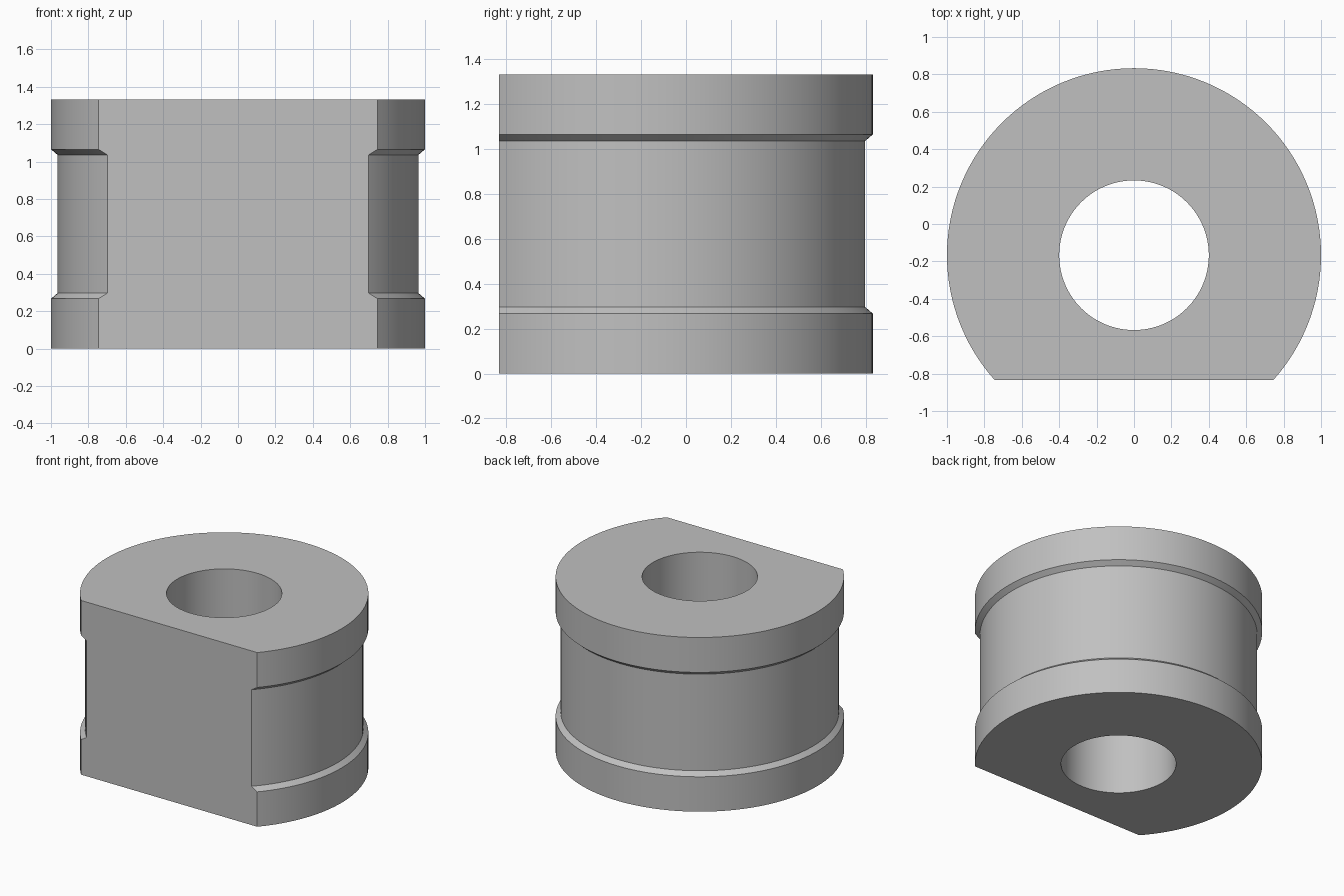
import bpy
import bmesh
import math
from mathutils import Vector

cube = bpy.data.objects.get("Cube")
if cube:
    bpy.data.objects.remove(cube, do_unlink=True)

# Main dimensions
HEIGHT, OUTER, GROOVE, BORE = 1.333, 1.0, 0.965, 0.4
RIM, CHAMFER = 0.267, 0.03
AXIS_Y, FLAT_Y = -0.167, -0.833
SEGMENTS = 128

grey = bpy.data.materials.new("plain_grey")
grey.use_nodes = True
colour = (0.53, 0.53, 0.53, 1)
grey.diffuse_color = colour
grey.node_tree.nodes["Principled BSDF"].inputs["Base Color"].default_value = colour

# Wall cross-section: bore, lower rim, shallow groove, upper rim
lower = [(BORE, 0), (OUTER, 0), (OUTER, RIM), (GROOVE, RIM + CHAMFER)]
profile = lower + [(r, HEIGHT - z) for r, z in reversed(lower)]

# Revolve the cross-section about the bore axis
bm = bmesh.new()
rings = []
for i in range(SEGMENTS):
    a = 2 * math.pi * i / SEGMENTS
    rings.append([bm.verts.new((r * math.cos(a), AXIS_Y + r * math.sin(a), z))
                  for r, z in profile])
for i, ring in enumerate(rings):
    after = rings[(i + 1) % SEGMENTS]
    for j in range(len(profile)):
        k = (j + 1) % len(profile)
        bm.faces.new((ring[j], after[j], after[k], ring[k]))

# Slice off the front to leave one flat side
bmesh.ops.bisect_plane(bm, geom=bm.verts[:] + bm.edges[:] + bm.faces[:],
                       plane_co=Vector((0, FLAT_Y, 0)),
                       plane_no=Vector((0, -1, 0)), clear_outer=True)
bmesh.ops.holes_fill(bm, edges=[e for e in bm.edges if e.is_boundary], sides=0)
bmesh.ops.recalc_face_normals(bm, faces=bm.faces[:])

mesh = bpy.data.meshes.new("bushing")
bm.to_mesh(mesh)
bm.free()
mesh.materials.append(grey)
bushing = bpy.data.objects.new("bushing", mesh)
bpy.context.collection.objects.link(bushing)

# Smooth curved walls, sharp rims
bpy.ops.object.select_all(action="DESELECT")
bushing.select_set(True)
bpy.context.view_layer.objects.active = bushing
bpy.ops.object.shade_smooth_by_angle(angle=math.radians(30))
